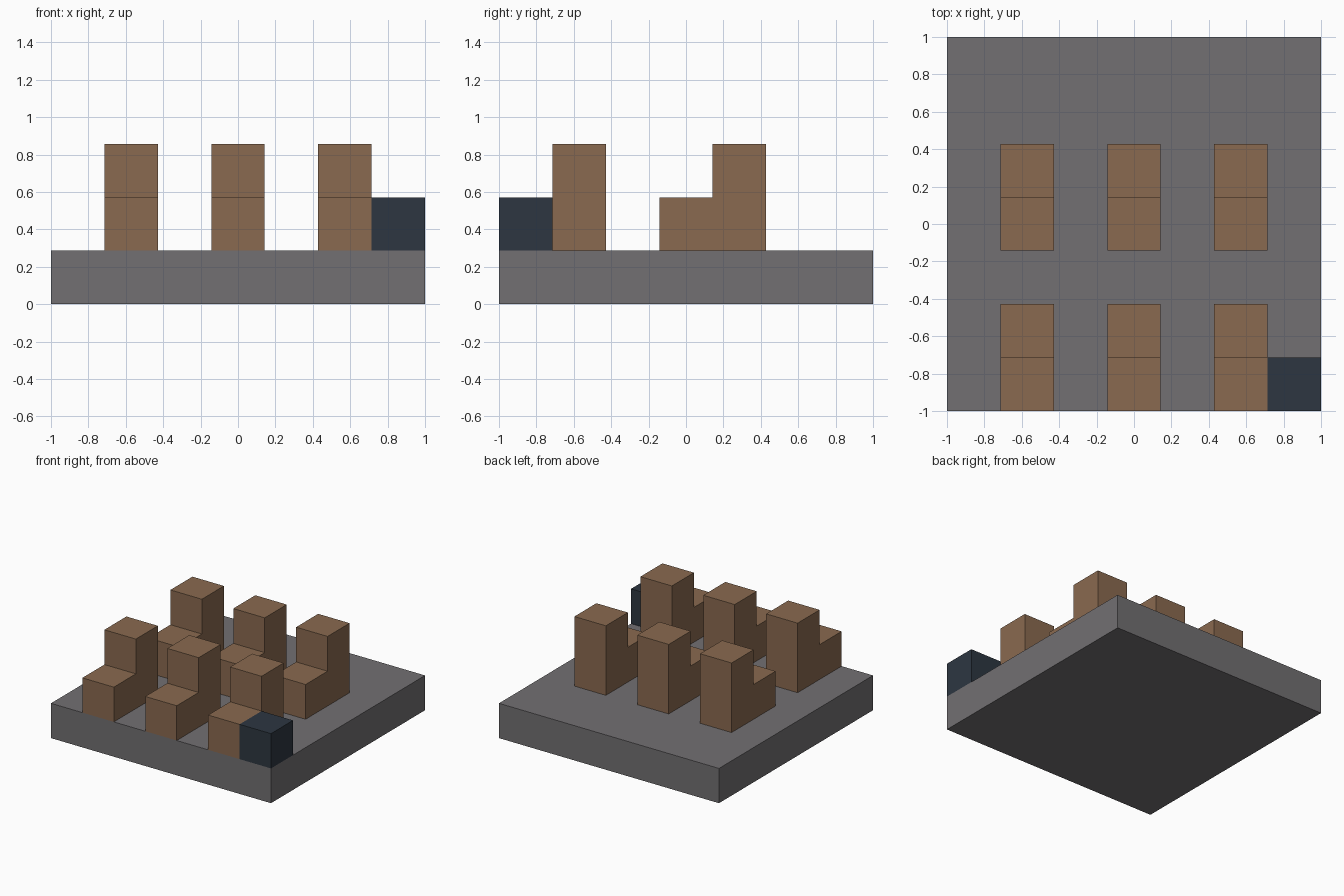
import bpy
import bmesh
from mathutils import Vector

if "Cube" in bpy.data.objects:
    bpy.data.objects.remove(bpy.data.objects["Cube"])

U = 2 / 7  # one block of the 7 x 7 layout


def material(name, rgb):
    m = bpy.data.materials.new(name)
    m.diffuse_color = (*rgb, 1)
    m.use_nodes = True
    m.node_tree.nodes["Principled BSDF"].inputs["Base Color"].default_value = m.diffuse_color
    return m


def extrude_profile(name, profile, x0, y0, z0, width, mat):
    """Extrude a (y, z) side profile along x; all sizes in blocks."""
    bm = bmesh.new()
    verts = [bm.verts.new((0, y * U, z * U)) for y, z in profile]
    face = bm.faces.new(verts)
    ext = bmesh.ops.extrude_face_region(bm, geom=[face])
    moved = [v for v in ext["geom"] if isinstance(v, bmesh.types.BMVert)]
    bmesh.ops.translate(bm, verts=moved, vec=Vector((width * U, 0, 0)))
    bmesh.ops.recalc_face_normals(bm, faces=bm.faces)
    mesh = bpy.data.meshes.new(name)
    bm.to_mesh(mesh)
    bm.free()
    mesh.materials.append(mat)
    obj = bpy.data.objects.new(name, mesh)
    obj.location = (-1 + x0 * U, -1 + y0 * U, z0 * U)
    bpy.context.collection.objects.link(obj)
    return obj


def rect(depth, height):
    return [(0, 0), (depth, 0), (depth, height), (0, height)]


grey = material("floor grey", (0.168, 0.160, 0.168))
brown = material("seat brown", (0.254, 0.144, 0.080))
navy = material("dark navy", (0.026, 0.037, 0.053))

# Floor slab
extrude_profile("floor", rect(7, 1), 0, 0, 0, 7, grey)

# Two rows of three L-shaped seats, backrests towards +y
seat_profile = [(0, 0), (2, 0), (2, 2), (1, 2), (1, 1), (0, 1)]
for row, y in enumerate((0, 3)):
    for col, x in enumerate((1, 3, 5)):
        extrude_profile(f"seat_{row}_{col}", seat_profile, x, y, 1, 1, brown)

# Dark block in the front right corner
extrude_profile("corner_block", rect(1, 1), 6, 0, 1, 1, navy)
